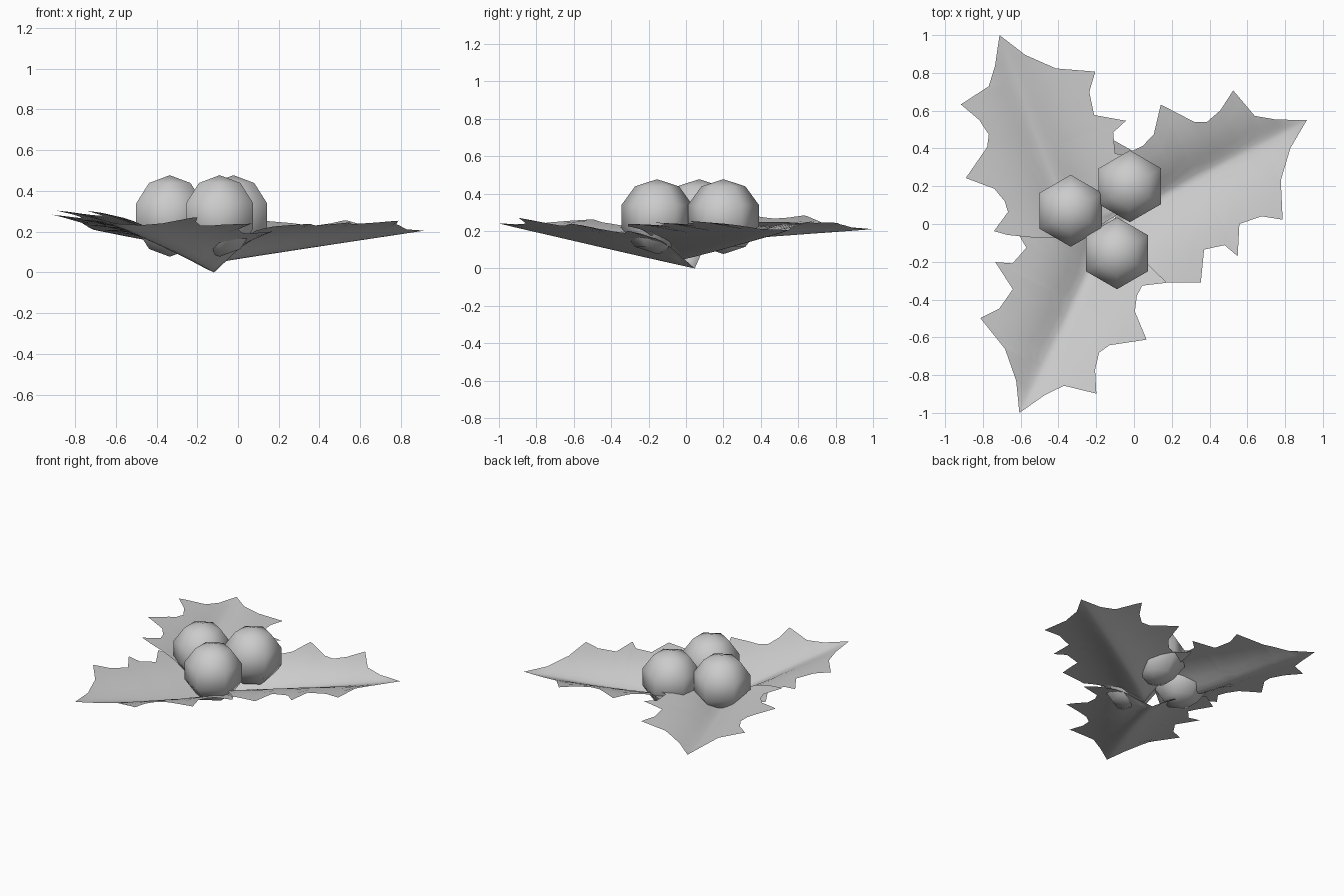
import bpy, bmesh
from math import radians, sin, cos, sqrt, exp

cube = bpy.data.objects.get("Cube")
if cube:
    bpy.data.objects.remove(cube, do_unlink=True)

grey = bpy.data.materials.new("plain_grey")
grey.use_nodes = True
grey.diffuse_color = (0.6, 0.6, 0.6, 1)
grey.node_tree.nodes["Principled BSDF"].inputs["Base Color"].default_value = (0.6, 0.6, 0.6, 1)

# Spiny leaf edges, as (distance from stem, half width), from stem to tip
LEFT = [(0, 0), (.08, .21), (.145, .34), (.19, .40), (.26, .29), (.32, .285), (.4, .31),
        (.505, .43), (.62, .266), (.68, .234), (.77, .255), (.88, .318), (.92, .146),
        (1.01, .078), (1.155, 0)]
RIGHT = [(0, 0), (.06, .28), (.1, .4), (.263, .495), (.358, .353), (.465, .385), (.5, .47),
         (.586, .324), (.71, .343), (.8, .41), (.887, .22), (1.01, .092), (1.155, 0)]
COLUMNS = (-1, -.75, -.5, -.3, -.15, -.05, 0, .05, .15, .3, .5, .75, 1)


def width(edge, u):
    """Half width of the leaf at distance u from the stem."""
    for (u0, w0), (u1, w1) in zip(edge, edge[1:]):
        if u <= u1:
            return w0 + (w1 - w0) * (u - u0) / (u1 - u0)
    return 0


def finish(bm, name):
    mesh = bpy.data.meshes.new(name)
    bm.to_mesh(mesh)
    bm.free()
    mesh.materials.append(grey)
    mesh.shade_smooth()
    obj = bpy.data.objects.new(name, mesh)
    bpy.context.collection.objects.link(obj)
    return obj


def leaf(name, tip, angle, base_z, fold, roll):
    """Leaf sheet with a rounded groove along its midrib, flattening towards the spiny edge."""
    bm = bmesh.new()
    length = LEFT[-1][0]
    ca, sa = cos(radians(angle)), sin(radians(angle))
    rows = []
    for u in sorted({p[0] for p in LEFT + RIGHT}):
        row = []
        bend = -.035 * (1 - u / length) ** 4
        for c in COLUMNS:
            v = c * width(LEFT if c > 0 else RIGHT, u)
            across = sqrt(v * v + .0025) - .05
            rise = fold * (.195 - .105 * u) * (1 - exp(-across / .155))
            z = base_z + (tip[2] - base_z) * u / length + rise + roll * v
            d, v = u - length, v + bend
            row.append(bm.verts.new((tip[0] + d * ca - v * sa, tip[1] + d * sa + v * ca, z)))
        rows.append(row)
    for a, b in zip(rows, rows[1:]):
        for i in range(len(COLUMNS) - 1):
            bm.faces.new((a[i], b[i], b[i + 1], a[i + 1]))
    # Close the pointed ends
    bmesh.ops.remove_doubles(bm, verts=bm.verts, dist=.0005)
    bmesh.ops.recalc_face_normals(bm, faces=bm.faces)
    if sum(f.normal.z for f in bm.faces) < 0:
        bmesh.ops.reverse_faces(bm, faces=bm.faces)
    finish(bm, name)


leaf("front_leaf", (-.607, -1, .24), -116.8, 0, 1, .01)
leaf("back_leaf", (-.712, 1, .21), 110, .13, .85, .065)
leaf("left_leaf", (.915, .55, .205), 27.2, .05, 1, .01)

# Faceted berries
for name, x, y in (("right_berry", -.335, .07), ("back_berry", -.022, .2), ("front_berry", -.09, -.155)):
    bm = bmesh.new()
    bmesh.ops.create_uvsphere(bm, u_segments=6, v_segments=5, radius=.2)
    finish(bm, name).location = (x, y, .277)
